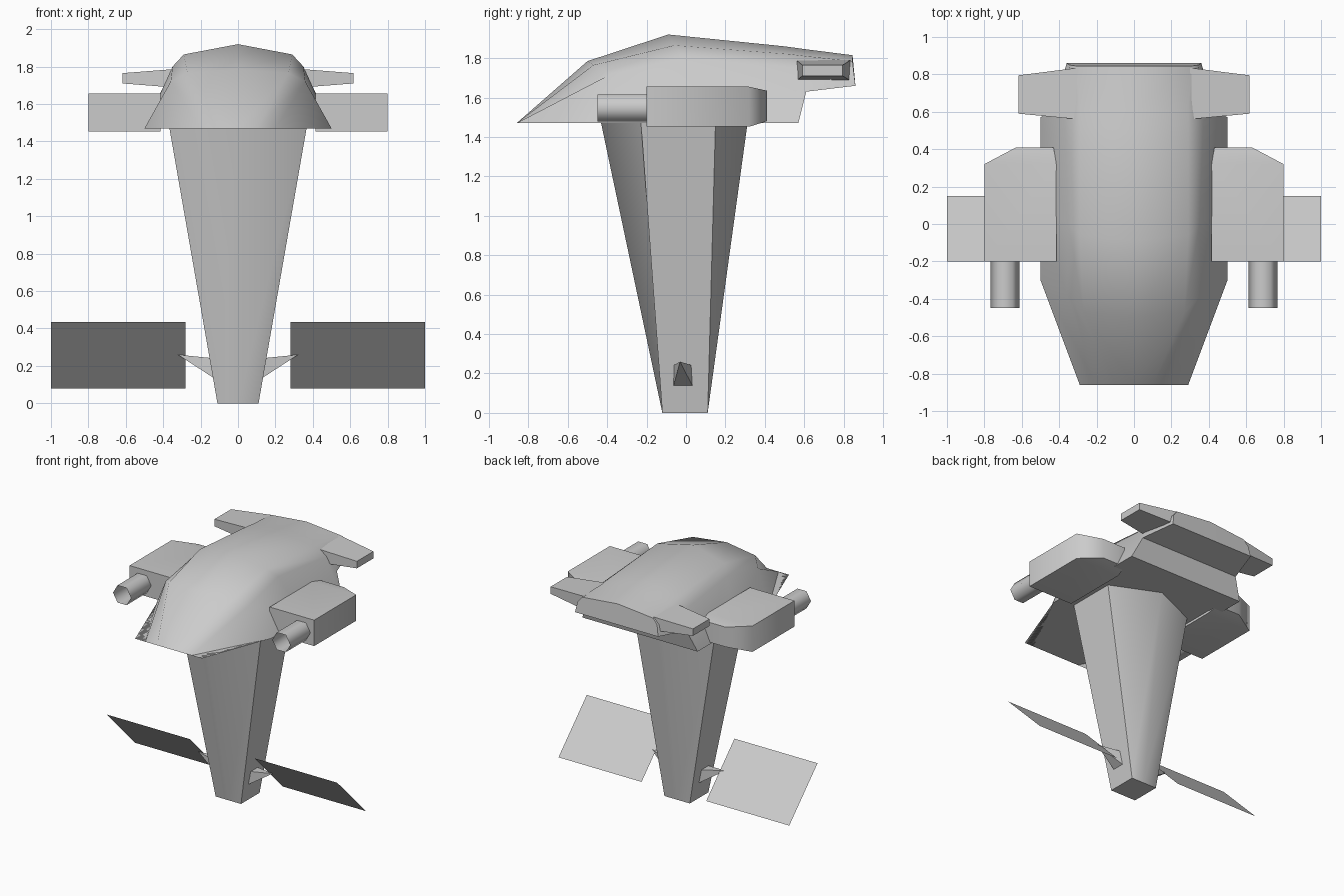
import bpy, bmesh
from math import radians, cos, sin, pi

if "Cube" in bpy.data.objects:
    bpy.data.objects.remove(bpy.data.objects["Cube"])


def loft(name, rings, closed=True, start=True, end=True, mirror=True, smooth=None):
    """Skin a row of rings, optionally cap the ends and mirror across x."""
    bm = bmesh.new()
    for side in ((1, -1) if mirror else (1,)):
        vs = [[bm.verts.new((p[0] * side, p[1], p[2])) for p in r] for r in rings]
        n = len(rings[0])
        for a, b in zip(vs, vs[1:]):
            for i in range(n if closed else n - 1):
                j = (i + 1) % n
                bm.faces.new((a[i], a[j], b[j], b[i]))
        if start:
            bm.faces.new(vs[0])
        if end:
            bm.faces.new(vs[-1])
    bmesh.ops.remove_doubles(bm, verts=bm.verts, dist=0.0005)
    bmesh.ops.dissolve_degenerate(bm, edges=bm.edges, dist=0.0005)
    bmesh.ops.recalc_face_normals(bm, faces=bm.faces)
    me = bpy.data.meshes.new(name)
    bm.to_mesh(me)
    bm.free()
    ob = bpy.data.objects.new(name, me)
    bpy.context.collection.objects.link(ob)
    if smooth:
        bpy.ops.object.select_all(action='DESELECT')
        ob.select_set(True)
        bpy.context.view_layer.objects.active = ob
        bpy.ops.object.shade_smooth_by_angle(angle=radians(smooth))
    return ob


def rect_xz(x0, x1, z0, z1, y):
    return [(x0, y, z0), (x1, y, z0), (x1, y, z1), (x0, y, z1)]


def rect_yz(y0, y1, z0, z1, x):
    return [(x, y0, z0), (x, y1, z0), (x, y1, z1), (x, y0, z1)]


# Domed hull: half sections from nose to tail (roof centre, roof, shoulder, rim)
sections = [
    [(0, -.86, 1.47), (.10, -.86, 1.47), (.20, -.86, 1.47), (.29, -.86, 1.47)],
    [(0, -.50, 1.785), (.27, -.47, 1.765), (.36, -.38, 1.72), (.50, -.30, 1.47)],
    [(0, -.09, 1.92), (.29, -.06, 1.865), (.35, 0, 1.80), (.50, .10, 1.47)],
    [(0, .50, 1.86), (.29, .53, 1.82), (.37, .55, 1.75), (.50, .57, 1.47)],
    [(0, .61, 1.845), (.29, .61, 1.81), (.37, .61, 1.74), (.43, .61, 1.63)],
    [(0, .845, 1.815), (.31, .845, 1.785), (.345, .85, 1.74), (.36, .86, 1.66)],
]
loft("hull", [s + [(0, s[-1][1], s[-1][2])] for s in sections],
     closed=False, start=False, smooth=40)

# Tapering leg: small square foot widening to a six-sided top
foot = [(0, -.12, 0), (.11, -.12, 0), (.11, .11, 0),
        (0, .11, 0), (-.11, .11, 0), (-.11, -.12, 0)]
top = [(0, -.435, 1.49), (.37, -.23, 1.49), (.37, .15, 1.49),
       (0, .315, 1.49), (-.37, .15, 1.49), (-.37, -.23, 1.49)]
loft("leg", [foot, top], mirror=False, smooth=50)

# Side pods with chamfered rear ends
loft("side_pods", [rect_xz(.415, .80, 1.452, 1.655, -.20),
                   rect_xz(.415, .80, 1.452, 1.655, .32),
                   rect_xz(.43, .63, 1.48, 1.635, .41)], smooth=65)

# Six-sided open barrels
barrel = [[(.69 + .078 * cos(i * pi / 3), y, 1.547 + .078 * sin(i * pi / 3))
           for i in range(6)] for y in (-.45, -.20)]
loft("barrels", barrel, start=False, end=False, smooth=65)

# Rear fins
loft("rear_fins", [rect_yz(.56, .835, 1.685, 1.79, .30),
                   rect_yz(.59, .795, 1.71, 1.765, .617)])

# Slanted lower panels
loft("lower_panels", [[(.28, -.20, .435), (1, -.20, .435)],
                      [(.28, .15, .08), (1, .15, .08)]],
     closed=False, start=False, end=False)

# Small spikes beside the foot
loft("foot_spikes", [rect_yz(-.065, .035, .132, .24, .125),
                     [(.322, -.03, .26)] * 4], end=False)
